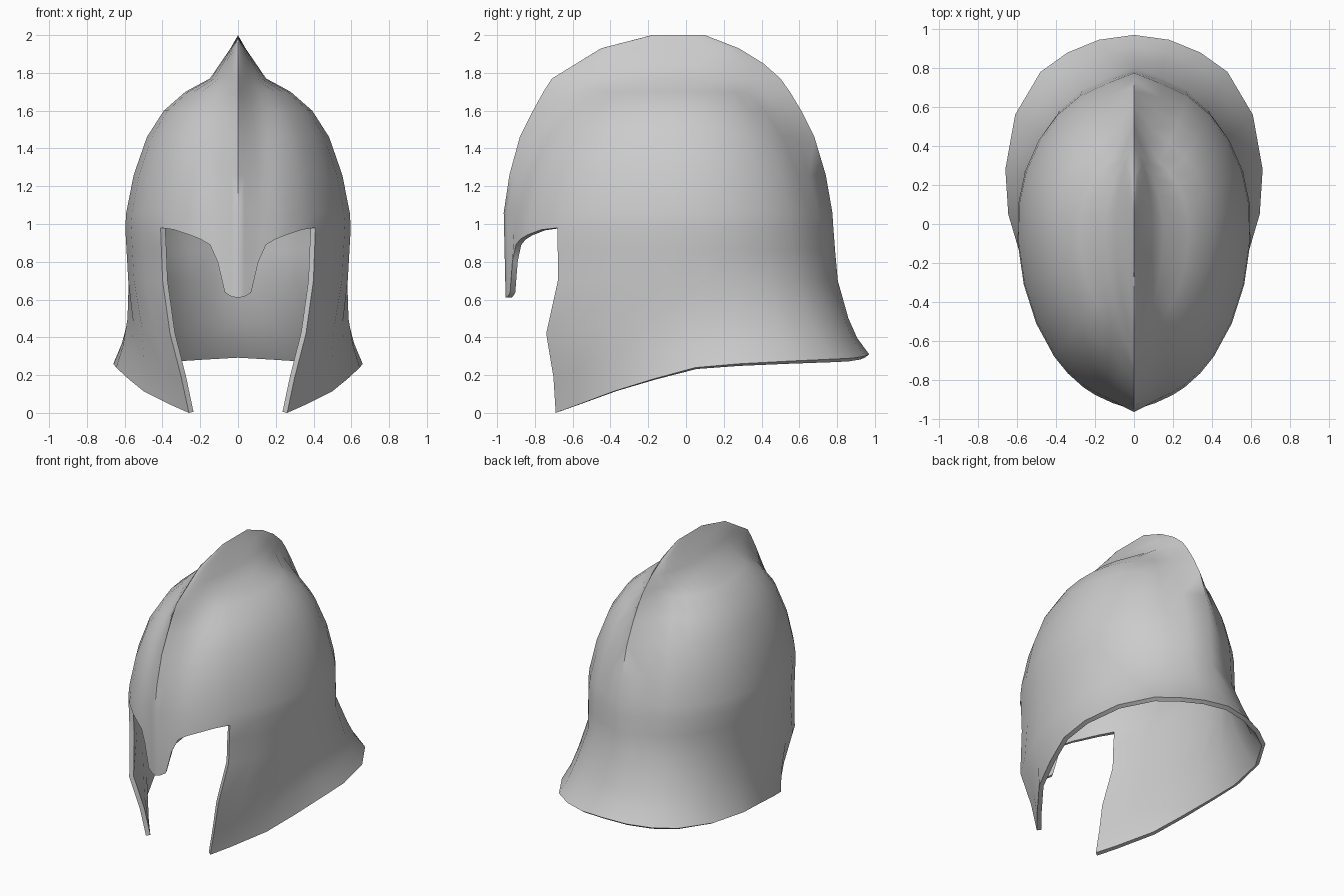
import bpy, bmesh, math
from mathutils import Vector

if "Cube" in bpy.data.objects:
    bpy.data.objects.remove(bpy.data.objects["Cube"])

# Dome levels: height, half width, front y, back y, ridge depth
LEVELS = [
    (.61, .58, -.955, .82, .03), (.72, .585, -.96, .80, .03),
    (.98, .60, -.97, .78, .04), (1.06, .595, -.965, .775, .05),
    (1.26, .555, -.935, .74, .07), (1.46, .485, -.88, .68, .10),
    (1.60, .395, -.81, .61, .14), (1.70, .28, -.755, .55, .20),
    (1.77, .15, -.71, .50, .24), (1.85, .095, -.58, .41, .18),
    (1.93, .04, -.45, .28, .10), (2.0, 0, -.18, .10, 0)]

# Lower edge of brow and nose guard (x, z), centre to eye corner
BROW = [(0, .61), (.035, .615), (.072, .637), (.11, .80), (.15, .89),
        (.20, .92), (.26, .943), (.34, .97), (.41, .98)]

# Flared bottom rim and the waist above it, cheek to back
RIM = [(.26, -.69, 0), (.35, -.58, .04), (.50, -.38, .115), (.58, -.17, .18),
       (.645, .05, .24), (.66, .28, .26), (.61, .56, .275), (.48, .78, .285),
       (.34, .88, .29), (.18, .945, .30), (0, .97, .31)]
WAIST = [(.36, -.74, .42), (.44, -.60, .44), (.51, -.42, .46), (.555, -.20, .48),
         (.585, 0, .50), (.58, .25, .50), (.53, .48, .50), (.42, .66, .50),
         (.29, .77, .50), (.15, .835, .50), (0, .86, .50)]


def level(z):
    """Dome measurements at any height."""
    for a, b in zip(LEVELS, LEVELS[1:]):
        if z <= b[0]:
            f = max(0, (z - a[0]) / (b[0] - a[0]))
            return [p + (q - p) * f for p, q in zip(a[1:], b[1:])]
    return LEVELS[-1][1:]


def dome(t, z):
    """Point on the dome: an oval pinched into a ridge at front and back."""
    w, front, back, ridge = level(z)
    mid = -.04 * max(0, z - 1)
    x = w * math.sin(t)
    c = math.cos(t)
    bump = max(0, 1 - x / .15) ** 1.5 * ridge * min(1, abs(c) * 2)
    if c > 0:
        y = mid - (mid - front - ridge) * c - bump
    else:
        y = mid - (back - ridge - mid) * c + bump
    return Vector((0 if abs(x) < 1e-5 else x, y, z))


# Columns: front ones follow the brow, the rest run round to the back
front_t = [math.asin(x / .6) for x, z in BROW]
n = len(RIM) - 1
t0 = front_t[-1]
back_t = [t0 + (math.pi - t0) * i / n for i in range(n + 1)]
all_t = front_t + back_t[1:]

bm = bmesh.new()


def row(points):
    return [bm.verts.new(p) for p in points]


def bridge(a, b):
    for i in range(len(a) - 1):
        bm.faces.new((a[i], a[i + 1], b[i + 1], b[i]))


# Dome and crest
rings = [row(dome(t, z) for t in all_t) for z in [l[0] for l in LEVELS[3:]]]
for a, b in zip(rings, rings[1:]):
    bridge(a, b)

# Brow and nose guard
brow = row(dome(t, z) for t, (x, z) in zip(front_t, BROW))
bridge(brow, rings[0][:len(brow)])

# Cheeks, neck and flared rim
corner = len(brow) - 1
upper = [brow[-1]] + row(dome(t, .98) for t in back_t[1:])
bridge(upper, rings[0][corner:])
flare = []
for r, w in zip(RIM, WAIST):
    p = Vector(r).lerp(Vector(w), .45)
    flare.append((p.x * .985, p.y * .985, p.z))
lower = [[dome(t, .86) for t in back_t], [dome(t, .70) for t in back_t],
         WAIST, flare, RIM]
for pts in lower:
    nxt = row(pts)
    bridge(nxt, upper)
    upper = nxt

# Make the faces point outwards
bmesh.ops.recalc_face_normals(bm, faces=bm.faces)
centre = Vector((0, 0, .9))
if sum(f.normal.dot(f.calc_center_median() - centre) for f in bm.faces) < 0:
    bmesh.ops.reverse_faces(bm, faces=bm.faces)

mesh = bpy.data.meshes.new("helmet_shell")
bm.to_mesh(mesh)
bm.free()
helmet = bpy.data.objects.new("helmet_shell", mesh)
bpy.context.collection.objects.link(helmet)
steel = bpy.data.materials.new("plain_grey")
steel.diffuse_color = (.6, .6, .6, 1)
steel.use_nodes = True
steel.node_tree.nodes["Principled BSDF"].inputs["Base Color"].default_value = steel.diffuse_color
mesh.materials.append(steel)

# Mirror the half and give the shell its thickness
bpy.context.view_layer.objects.active = helmet
helmet.select_set(True)
mirror = helmet.modifiers.new("mirror", 'MIRROR')
mirror.merge_threshold = .0005
solid = helmet.modifiers.new("thickness", 'SOLIDIFY')
solid.thickness = .03
solid.offset = -1
for m in ("mirror", "thickness"):
    bpy.ops.object.modifier_apply(modifier=m)
bpy.ops.object.shade_smooth_by_angle(angle=math.radians(60))
